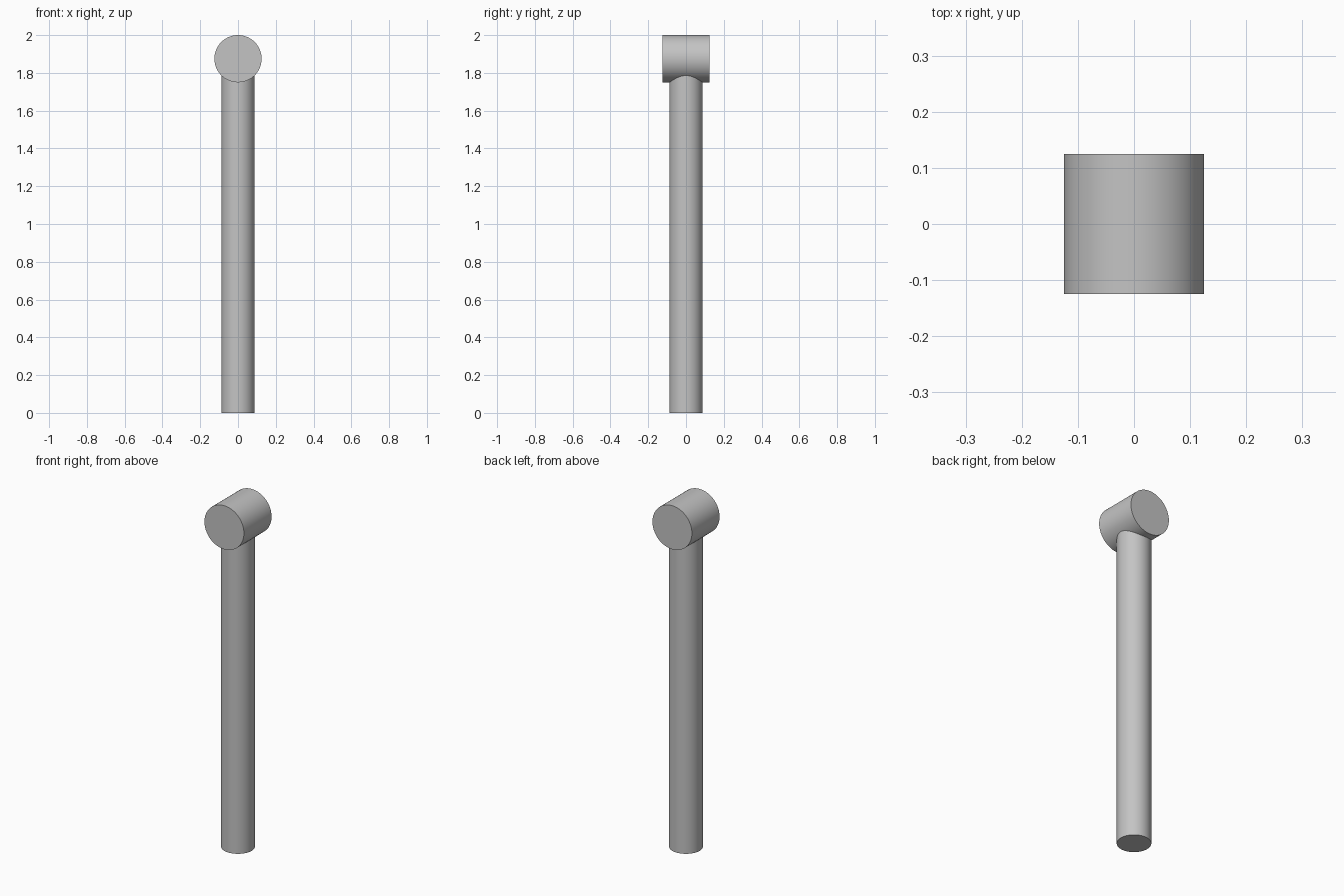
import bpy
import math

cube = bpy.data.objects.get("Cube")
if cube:
    bpy.data.objects.remove(cube, do_unlink=True)

HEAD_RADIUS = 0.125
HEAD_LENGTH = 0.25
SHAFT_RADIUS = 0.0875
HEAD_Z = 2 - HEAD_RADIUS

# Single plain grey finish
grey = bpy.data.materials.new("light_grey")
grey.use_nodes = True
colour = (0.55, 0.55, 0.55, 1)
grey.diffuse_color = colour
grey.node_tree.nodes["Principled BSDF"].inputs["Base Color"].default_value = colour


def cylinder(name, radius, depth, z, tilt=0):
    bpy.ops.mesh.primitive_cylinder_add(
        vertices=64, radius=radius, depth=depth,
        location=(0, 0, z), rotation=(tilt, 0, 0))
    obj = bpy.context.object
    obj.name = name
    obj.data.materials.append(grey)
    bpy.ops.object.shade_smooth_by_angle(angle=math.radians(30))
    return obj


# Upright shaft, its top buried in the head
cylinder("shaft", SHAFT_RADIUS, HEAD_Z, HEAD_Z / 2)

# Cross head lying front to back
cylinder("head", HEAD_RADIUS, HEAD_LENGTH, HEAD_Z, math.pi / 2)
